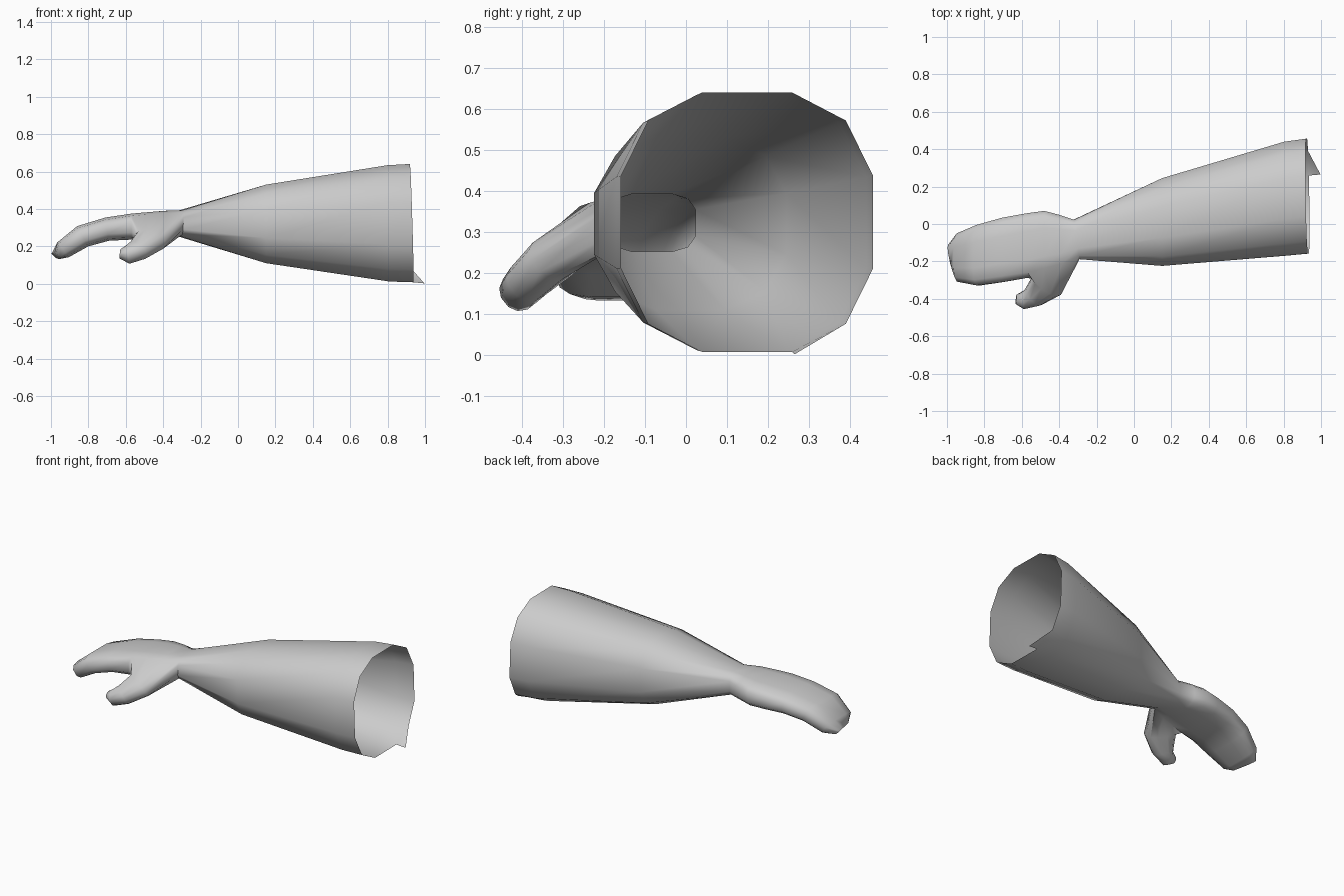
import bpy, bmesh
from math import cos, sin, radians, copysign
from mathutils import Vector

if "Cube" in bpy.data.objects:
    bpy.data.objects.remove(bpy.data.objects["Cube"])

N = 12
bm = bmesh.new()


def unit(k, p):
    """Point k of a 12-sided rounded section, normalised to reach +-1."""
    a = radians(15 + 30 * k)
    f = lambda v: copysign((abs(v) / cos(radians(15))) ** p, v)
    return f(cos(a)), f(sin(a))


def section(top, bottom, ylo, yhi, p, skew=0.0):
    """Ring between a top and a bottom (x, z) point; skew shifts x across y."""
    ring = []
    for k in range(N):
        u, v = unit(k, p)
        t = (v + 1) / 2
        x = bottom[0] + (top[0] - bottom[0]) * t + skew * u
        z = bottom[1] + (top[1] - bottom[1]) * t
        ring.append(bm.verts.new((x, (ylo + yhi) / 2 + u * (yhi - ylo) / 2, z)))
    return ring


def skin(a, b, skip=()):
    for k in range(N):
        if k not in skip:
            j = (k + 1) % N
            bm.faces.new((a[k], a[j], b[j], b[k]))


# Sleeve, wrist, palm and fingers: top xz, bottom xz, y range, roundness, skew
rows = [
    ((0.918, 0.64), (0.937, 0.008), -0.158, 0.456, 0.78, -0.005),
    ((0.80, 0.634), (0.81, 0.012), -0.17, 0.44, 0.78, 0),
    ((0.15, 0.53), (0.15, 0.11), -0.224, 0.245, 0.78, 0),
    ((-0.305, 0.393), (-0.31, 0.252), -0.188, 0.023, 0.6, -0.015),
    ((-0.39, 0.39), (-0.40, 0.246), -0.235, 0.05, 0.6, -0.01),
    ((-0.48, 0.383), (-0.48, 0.24), -0.265, 0.07, 0.6, 0),
    ((-0.57, 0.375), (-0.57, 0.236), -0.288, 0.058, 0.6, 0),
    ((-0.71, 0.354), (-0.69, 0.23), -0.31, 0.034, 0.65, 0),
    ((-0.86, 0.308), (-0.80, 0.2), -0.328, -0.005, 0.65, 0),
    ((-0.965, 0.222), (-0.905, 0.142), -0.308, -0.05, 0.65, 0),
    ((-0.988, 0.165), (-0.955, 0.133), -0.26, -0.11, 0.7, -0.015),
]
rings = [section(*r) for r in rows]
for i in range(len(rings) - 1):
    # faces at the thumb root are left open
    skin(rings[i], rings[i + 1], (4, 5, 6) if 3 <= i < 6 else ())
bm.faces.new(rings[-1])

# Loop of 12 points round the thumb root, starting on the finger side
path = [(6, 5), (6, 4), (5, 4), (4, 4), (3, 4), (3, 5),
        (3, 6), (3, 7), (4, 7), (5, 7), (6, 7), (6, 6)]
trings = [[rings[i][k] for i, k in path]]

# Thumb: centre, direction, half width, half thickness
thumb = [
    ((-0.465, -0.325, 0.235), (-0.5, -0.65, -0.6), 0.09, 0.058),
    ((-0.535, -0.385, 0.18), (-0.7, -0.5, -0.5), 0.062, 0.051),
    ((-0.588, -0.405, 0.157), (-0.95, 0.0, -0.15), 0.047, 0.048),
    ((-0.63, -0.403, 0.16), (-1, 0.1, 0.1), 0.023, 0.025),
]
for c, d, w, h in thumb:
    d = Vector(d).normalized()
    up = Vector((-0.15, -0.6, 0.75))
    up = (up - d * up.dot(d)).normalized()
    side = d.cross(up)
    ring = []
    for k in range(N):
        u, v = unit(k, 0.9)
        ring.append(bm.verts.new(Vector(c) + side * u * w + up * v * h))
    trings.append(ring)
for a, b in zip(trings, trings[1:]):
    skin(a, b)
bm.faces.new(trings[-1])

# Small pointed flap on the lower rim of the sleeve
spike = bm.verts.new((0.997, 0.265, 0.002))
bm.faces.new((rings[0][9], rings[0][10], spike))

bmesh.ops.recalc_face_normals(bm, faces=bm.faces)
mesh = bpy.data.meshes.new("sleeved_forearm_and_hand")
bm.to_mesh(mesh)
bm.free()
obj = bpy.data.objects.new("sleeved_forearm_and_hand", mesh)
bpy.context.collection.objects.link(obj)
bpy.context.view_layer.objects.active = obj
obj.select_set(True)
bpy.ops.object.shade_smooth_by_angle(angle=radians(60))
